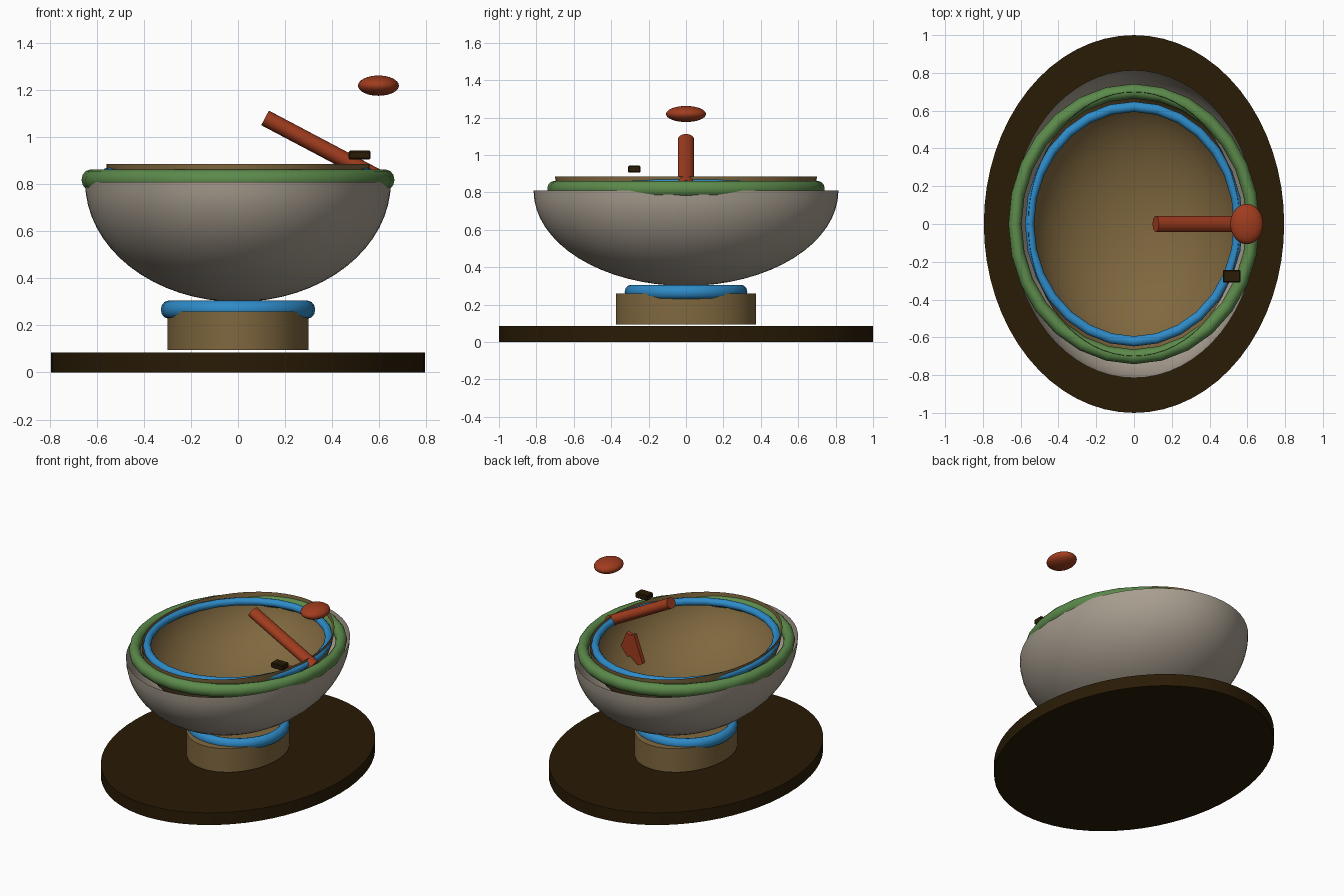
import bpy, bmesh, math
from mathutils import Vector

if "Cube" in bpy.data.objects:
    bpy.data.objects.remove(bpy.data.objects["Cube"])


def material(name, r, g, b):
    lin = [((c / 255 + 0.055) / 1.055) ** 2.4 for c in (r, g, b)]
    m = bpy.data.materials.new(name)
    m.diffuse_color = (*lin, 1)
    m.use_nodes = True
    m.node_tree.nodes["Principled BSDF"].inputs["Base Color"].default_value = m.diffuse_color
    return m


DARK = material("dark brown", 41, 27, 5)
TAN = material("tan", 128, 104, 63)
GREY = material("warm grey", 168, 158, 144)
BLUE = material("blue", 46, 139, 200)
GREEN = material("green", 92, 138, 75)
RED = material("red", 160, 60, 30)


def finish(ob, name, mat, scale=(1, 1, 1), smooth=True):
    ob.name = name
    ob.scale = scale
    ob.data.materials.append(mat)
    bpy.ops.object.select_all(action='DESELECT')
    ob.select_set(True)
    bpy.context.view_layer.objects.active = ob
    bpy.ops.object.transform_apply(location=False, rotation=False, scale=True)
    if smooth:
        bpy.ops.object.shade_smooth_by_angle(angle=math.radians(40))
    return ob


def disc(name, mat, rx, ry, z0, z1):
    bpy.ops.mesh.primitive_cylinder_add(vertices=64, radius=1, depth=z1 - z0,
                                        location=(0, 0, (z0 + z1) / 2))
    return finish(bpy.context.object, name, mat, (rx, ry, 1))


def ring(name, mat, rx, ry, tube_x, tube_z, z):
    """Torus squeezed sideways, so its tube is taller than wide."""
    s = tube_x / tube_z
    bpy.ops.mesh.primitive_torus_add(major_segments=28, minor_segments=12,
                                     major_radius=rx / s, minor_radius=tube_z,
                                     location=(0, 0, z))
    return finish(bpy.context.object, name, mat, (s, s * ry / rx, 1))


def half_shell(name, mat, rx, ry, rz, z):
    """Open lower half of an ellipsoid."""
    bpy.ops.mesh.primitive_uv_sphere_add(segments=64, ring_count=32, radius=1, location=(0, 0, z))
    ob = bpy.context.object
    bm = bmesh.new()
    bm.from_mesh(ob.data)
    bmesh.ops.delete(bm, geom=[v for v in bm.verts if v.co.z > 0.001], context='VERTS')
    bm.to_mesh(ob.data)
    bm.free()
    return finish(ob, name, mat, (rx, ry, rz))


# stand
disc("base_plate", DARK, 0.795, 1.0, 0.0, 0.085)
disc("foot", TAN, 0.30, 0.375, 0.095, 0.26)
ring("foot_ring", BLUE, 0.297, 0.297, 0.031, 0.038, 0.267)

# bowl, liner and rims
half_shell("bowl", GREY, 0.65, 0.815, 0.51, 0.81)
half_shell("liner", TAN, 0.56, 0.70, 0.438, 0.885)
ring("outer_rim", GREEN, 0.630, 0.703, 0.035, 0.0435, 0.8185)
ring("inner_rim", BLUE, 0.553, 0.621, 0.024, 0.025, 0.846)

# slanted rod resting on the rim
a, b = Vector((0.115, 0, 1.082)), Vector((0.588, 0, 0.832))
bpy.ops.mesh.primitive_cylinder_add(vertices=24, radius=1, depth=(b - a).length,
                                    location=(a + b) / 2)
rod = finish(bpy.context.object, "rod", RED, (0.035, 0.043, 1))
rod.rotation_euler = (0, math.atan2(b.x - a.x, b.z - a.z), 0)

# floating flattened bead
bpy.ops.mesh.primitive_uv_sphere_add(segments=32, ring_count=16, radius=1,
                                     location=(0.597, 0, 1.219))
finish(bpy.context.object, "bead", RED, (0.087, 0.107, 0.043))

# small block beside the rod
bpy.ops.mesh.primitive_cube_add(size=1, location=(0.517, -0.277, 0.924))
block = finish(bpy.context.object, "block", DARK, (0.093, 0.067, 0.037), smooth=False)
bevel = block.modifiers.new("bevel", 'BEVEL')
bevel.width = 0.005
bevel.segments = 1

# notched fin inside the bowl, widest at the bottom
outline = [(-0.03, 0.785), (0.0, 0.775), (0.03, 0.785), (0.095, 0.62), (0.06, 0.60),
           (0.0, 0.63), (-0.06, 0.582), (-0.097, 0.60)]
bm = bmesh.new()
face = bm.faces.new([bm.verts.new((0.428 + x, -0.025, z)) for x, z in outline])
ext = bmesh.ops.extrude_face_region(bm, geom=[face])
bmesh.ops.translate(bm, vec=(0, 0.03, 0),
                    verts=[v for v in ext["geom"] if isinstance(v, bmesh.types.BMVert)])
bmesh.ops.recalc_face_normals(bm, faces=bm.faces)
mesh = bpy.data.meshes.new("fin")
bm.to_mesh(mesh)
bm.free()
fin = bpy.data.objects.new("fin", mesh)
bpy.context.collection.objects.link(fin)
finish(fin, "fin", RED, smooth=False)
